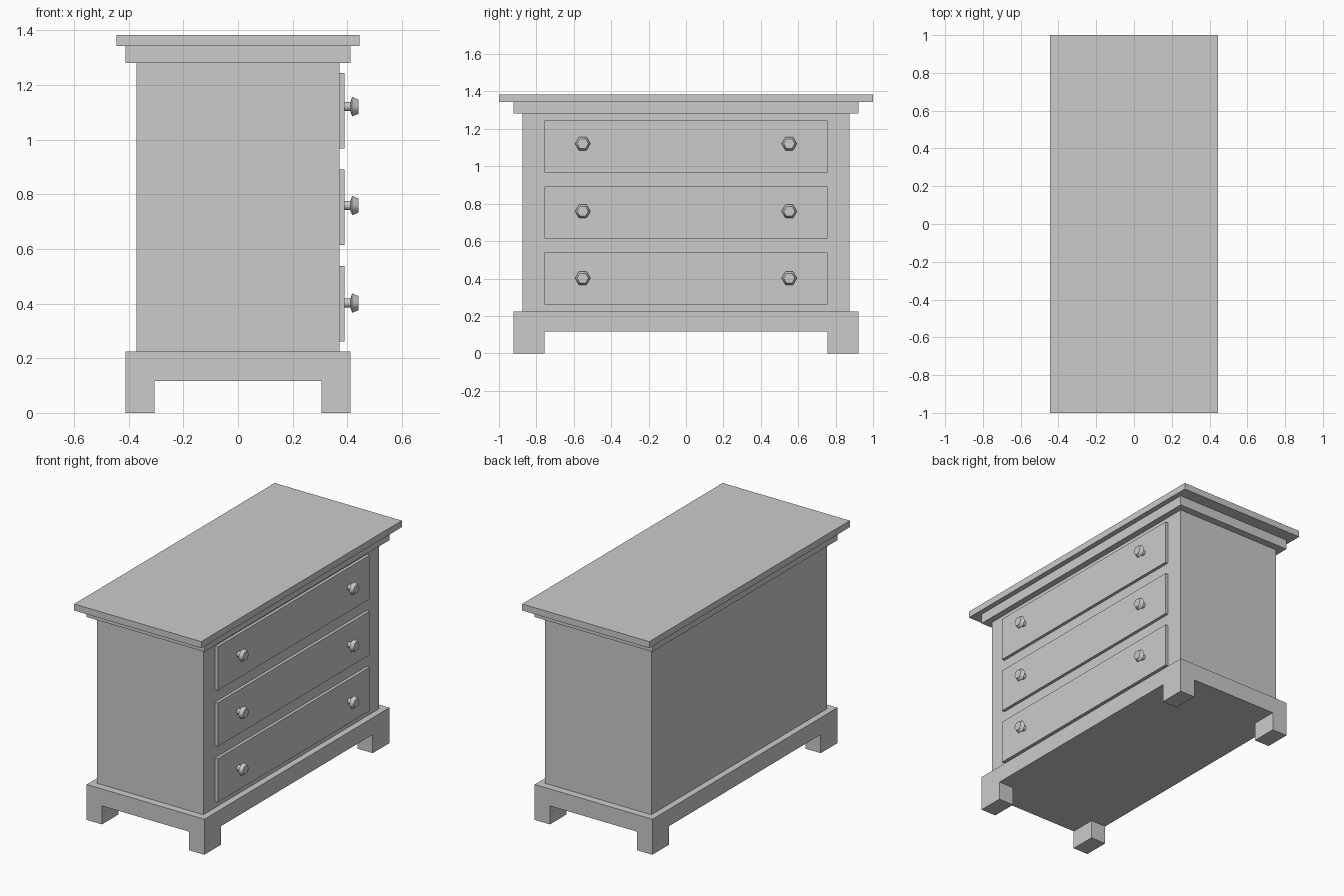
import bpy, bmesh
from math import pi, cos, sin, radians
from mathutils import Vector

if "Cube" in bpy.data.objects:
    bpy.data.objects.remove(bpy.data.objects["Cube"])


def finish(bm, name):
    bmesh.ops.recalc_face_normals(bm, faces=bm.faces)
    mesh = bpy.data.meshes.new(name)
    bm.to_mesh(mesh)
    bm.free()
    obj = bpy.data.objects.new(name, mesh)
    bpy.context.collection.objects.link(obj)
    return obj


def box_bm(x0, x1, y0, y1, z0, z1):
    bm = bmesh.new()
    bmesh.ops.create_cube(bm, size=1)
    for v in bm.verts:
        v.co = Vector(((x0 + x1) / 2 + v.co.x * (x1 - x0),
                       (y0 + y1) / 2 + v.co.y * (y1 - y0),
                       (z0 + z1) / 2 + v.co.z * (z1 - z0)))
    return bm


def box(name, hx, hy, z0, z1):
    return finish(box_bm(-hx, hx, -hy, hy, z0, z1), name)


# Carcass, moulding and top
box("carcass", 0.371, 0.875, 0.224, 1.281)
box("top_moulding", 0.411, 0.922, 1.281, 1.343)
box("top_board", 0.444, 1.0, 1.343, 1.384)

# Plinth: corner faces of the underside are extruded down into feet
LEG_X, LEG_Y, SKIRT_Z = 0.305, 0.757, 0.117
bm = box_bm(-0.411, 0.411, -0.922, 0.922, SKIRT_Z, 0.224)
for axis, d in (((1, 0, 0), LEG_X), ((0, 1, 0), LEG_Y)):
    for s in (-1, 1):
        bmesh.ops.bisect_plane(bm, geom=bm.verts[:] + bm.edges[:] + bm.faces[:],
                               plane_co=Vector(axis) * d * s, plane_no=axis)
bm.normal_update()
corners = []
for f in bm.faces:
    c = f.calc_center_median()
    if f.normal.z < -0.9 and abs(c.x) > LEG_X and abs(c.y) > LEG_Y:
        corners.append(f)
feet = bmesh.ops.extrude_discrete_faces(bm, faces=corners)["faces"]
for f in feet:
    bmesh.ops.translate(bm, verts=f.verts[:], vec=(0, 0, -SKIRT_Z))
bmesh.ops.dissolve_limit(bm, angle_limit=radians(1), verts=bm.verts[:], edges=bm.edges[:])
finish(bm, "plinth_with_feet")

# Six-sided knob: profile of (x, radius) lathed around the x axis
KNOB = [(0.389, 0.019), (0.411, 0.019), (0.418, 0.041), (0.441, 0.030)]


def knob(name, y, z):
    bm = bmesh.new()
    rings = [[bm.verts.new((x, y + r * cos(i * pi / 3), z + r * sin(i * pi / 3)))
              for i in range(6)] for x, r in KNOB]
    for a, b in zip(rings, rings[1:]):
        for i in range(6):
            j = (i + 1) % 6
            bm.faces.new((a[i], a[j], b[j], b[i]))
    bm.faces.new(rings[0])
    bm.faces.new(rings[-1])
    obj = finish(bm, name)
    bpy.ops.object.select_all(action='DESELECT')
    obj.select_set(True)
    bpy.context.view_layer.objects.active = obj
    bpy.ops.object.shade_smooth_by_angle(angle=radians(62))


# Three drawers on the +x side, two knobs each
for n, (z0, z1, zk) in enumerate([(0.262, 0.538, 0.402),
                                  (0.615, 0.891, 0.759),
                                  (0.968, 1.245, 1.121)], 1):
    finish(box_bm(0.371, 0.390, -0.757, 0.757, z0, z1), f"drawer_front_{n}")
    for side, y in (("left", -0.552), ("right", 0.552)):
        knob(f"knob_{n}_{side}", y, zk)
